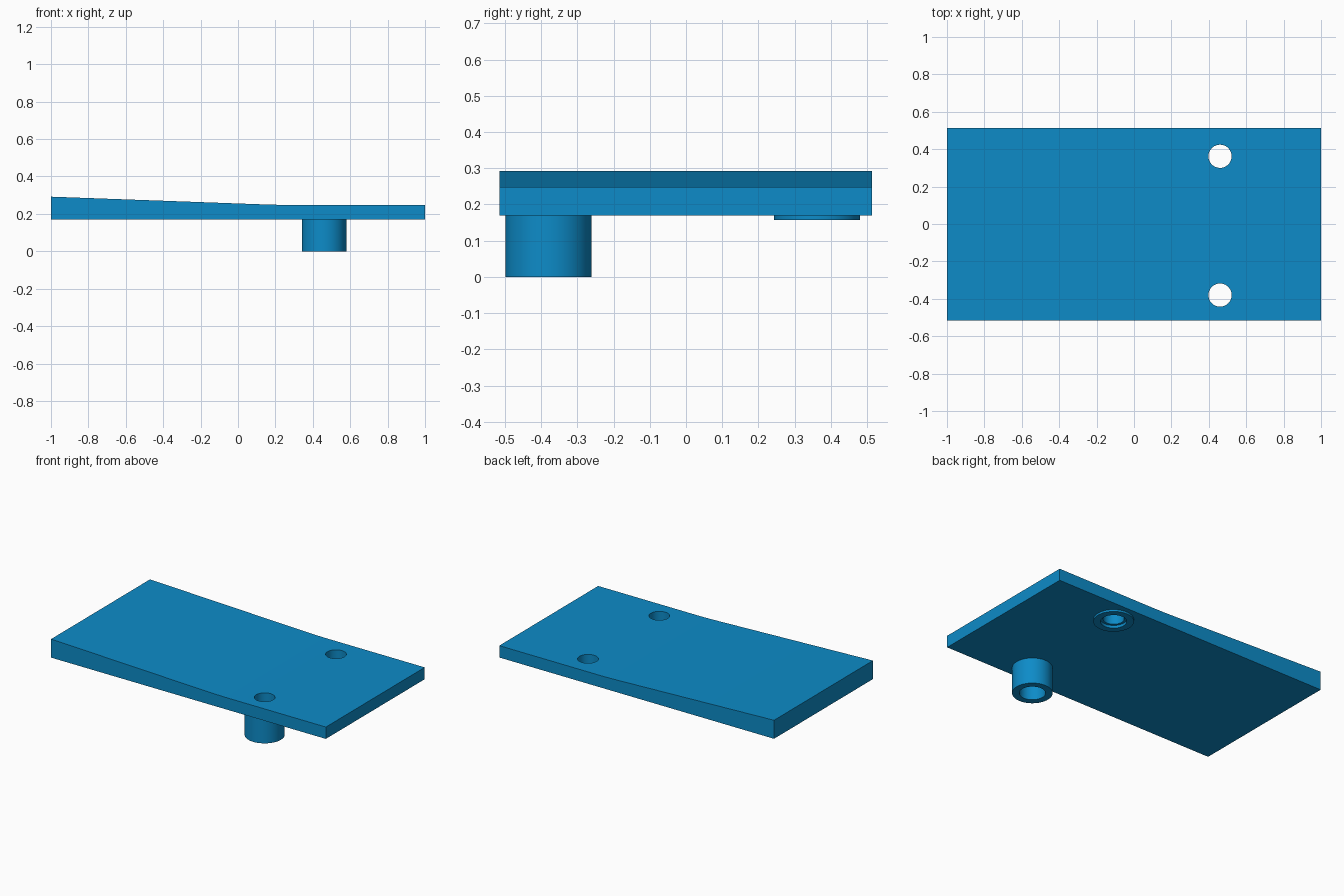
import bpy, bmesh
from mathutils import Matrix, Vector

if "Cube" in bpy.data.objects:
    bpy.data.objects.remove(bpy.data.objects["Cube"])

blue = bpy.data.materials.new("blue plastic")
blue.diffuse_color = (0.004, 0.26, 0.58, 1)
blue.use_nodes = True
blue.node_tree.nodes["Principled BSDF"].inputs["Base Color"].default_value = blue.diffuse_color


def finish(name, bm):
    bmesh.ops.recalc_face_normals(bm, faces=bm.faces)
    mesh = bpy.data.meshes.new(name)
    bm.to_mesh(mesh)
    bm.free()
    mesh.materials.append(blue)
    obj = bpy.data.objects.new(name, mesh)
    bpy.context.collection.objects.link(obj)
    return obj


def cylinder(name, x, y, z0, z1, r):
    bm = bmesh.new()
    bmesh.ops.create_cone(bm, cap_ends=True, segments=48, radius1=r, radius2=r,
                          depth=z1 - z0,
                          matrix=Matrix.Translation((x, y, (z0 + z1) / 2)))
    return finish(name, bm)


def boolean(obj, other, operation):
    mod = obj.modifiers.new(other.name, 'BOOLEAN')
    mod.object = other
    mod.operation = operation
    mod.solver = 'EXACT'
    bpy.context.view_layer.objects.active = obj
    bpy.ops.object.modifier_apply(modifier=mod.name)
    bpy.data.objects.remove(other)


# Plate: flat on the right, ramping gently up to the left
profile = [(-1, 0.17), (1, 0.17), (1, 0.248), (0.27, 0.248),
           (0.2, 0.249), (0.13, 0.251), (-1, 0.292)]
bm = bmesh.new()
face = bm.faces.new([bm.verts.new((x, -0.515, z)) for x, z in profile])
ext = bmesh.ops.extrude_face_region(bm, geom=[face])
bmesh.ops.translate(bm, vec=Vector((0, 1.028, 0)),
                    verts=[v for v in ext["geom"] if isinstance(v, bmesh.types.BMVert)])
plate = finish("plate", bm)

# Tall front boss and shallow back boss, each with a stepped through-hole
X = 0.46
for label, y, bottom, step in (("front", -0.38, 0.0, 0.17), ("back", 0.362, 0.157, 0.175)):
    boolean(plate, cylinder(label + "_boss", X, y, bottom, 0.2, 0.119), 'UNION')
    boolean(plate, cylinder(label + "_hole", X, y, -0.1, 0.4, 0.062), 'DIFFERENCE')
    boolean(plate, cylinder(label + "_counterbore", X, y, -0.1, step, 0.077), 'DIFFERENCE')

# Smooth round walls, keep rims sharp
bpy.ops.object.select_all(action='DESELECT')
plate.select_set(True)
bpy.context.view_layer.objects.active = plate
bpy.ops.object.shade_smooth_by_angle(angle=0.5)
